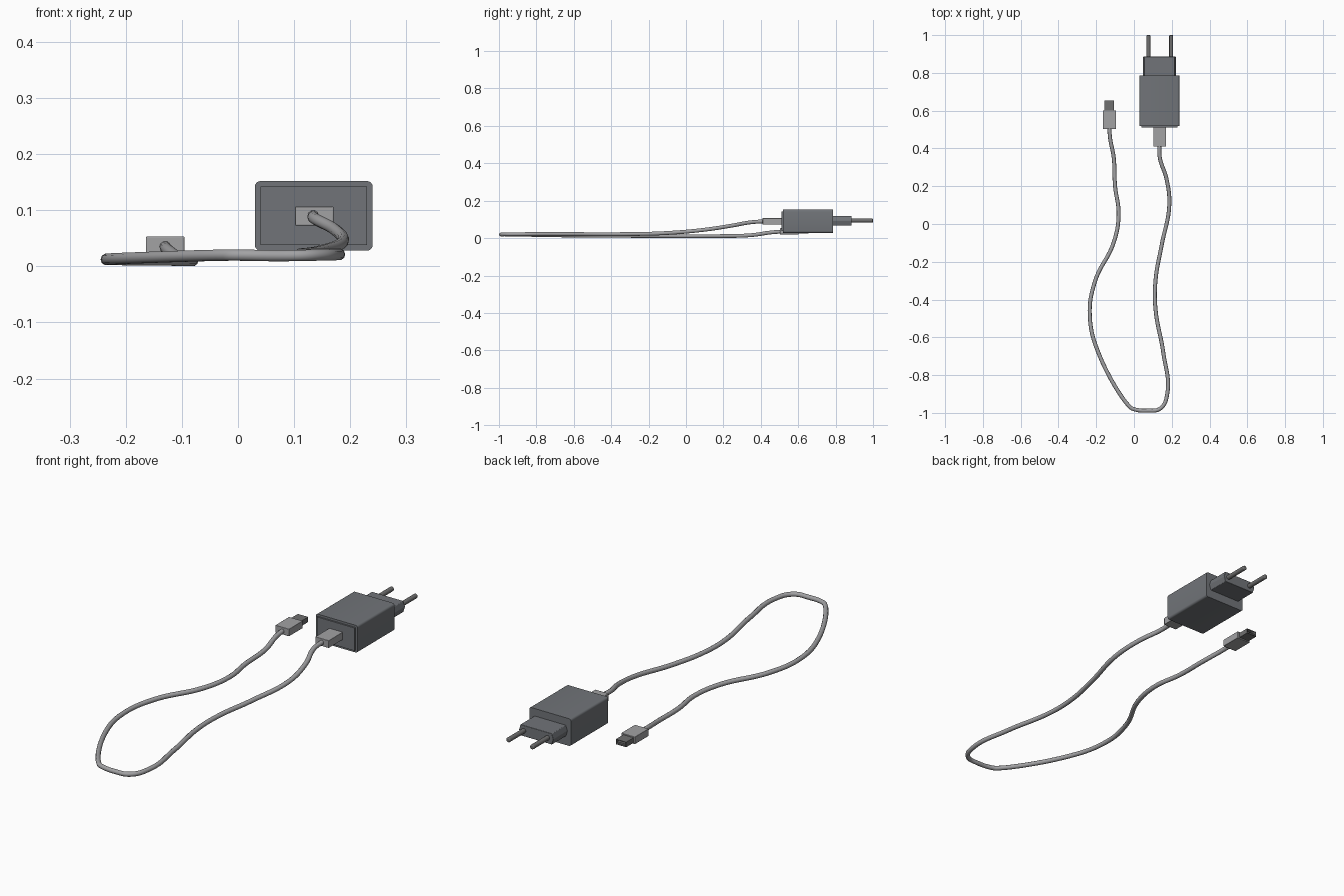
import bpy, bmesh
from math import sin, cos, pi
from mathutils import Matrix

if "Cube" in bpy.data.objects:
    bpy.data.objects.remove(bpy.data.objects["Cube"])


def material(name, color):
    m = bpy.data.materials.new(name)
    m.diffuse_color = (*color, 1)
    m.use_nodes = True
    m.node_tree.nodes["Principled BSDF"].inputs["Base Color"].default_value = m.diffuse_color
    return m


DARK = material("dark_grey", (0.165, 0.175, 0.19))
METAL = material("metal_grey", (0.16, 0.16, 0.16))
LIGHT = material("light_grey", (0.36, 0.36, 0.37))


def finish(ob, mat, bevel=0, segments=2):
    ob.data.materials.append(mat)
    if bevel:
        m = ob.modifiers.new("Bevel", 'BEVEL')
        m.width, m.segments = bevel, segments
        m.limit_method = 'ANGLE'
    bpy.ops.object.select_all(action='DESELECT')
    ob.select_set(True)
    bpy.context.view_layer.objects.active = ob
    bpy.ops.object.shade_smooth_by_angle()
    return ob


def prism(name, profile, y0, y1, mat, bevel=0):
    # extrude an XZ outline along Y
    bm = bmesh.new()
    face = bm.faces.new([bm.verts.new((x, y0, z)) for x, z in profile])
    ext = bmesh.ops.extrude_face_region(bm, geom=[face])
    for v in ext['geom']:
        if isinstance(v, bmesh.types.BMVert):
            v.co.y = y1
    bmesh.ops.recalc_face_normals(bm, faces=bm.faces)
    me = bpy.data.meshes.new(name)
    bm.to_mesh(me)
    bm.free()
    ob = bpy.data.objects.new(name, me)
    bpy.context.collection.objects.link(ob)
    return finish(ob, mat, bevel)


def rect(x0, x1, z0, z1):
    return [(x0, z0), (x1, z0), (x1, z1), (x0, z1)]


def rounded_rect(x0, x1, z0, z1, r, n=4):
    corners = [(x1 - r, z1 - r), (x0 + r, z1 - r), (x0 + r, z0 + r), (x1 - r, z0 + r)]
    return [(cx + r * cos((q + i / n) * pi / 2), cz + r * sin((q + i / n) * pi / 2))
            for q, (cx, cz) in enumerate(corners) for i in range(n + 1)]


# Power adapter: rounded housing and raised front panel
prism("adapter_body", rounded_rect(0.03, 0.24, 0.028, 0.152, 0.01), 0.518, 0.785, DARK)
prism("adapter_front_panel", rect(0.04, 0.23, 0.038, 0.142), 0.511, 0.53, DARK)

# Wall plug neck with six-sided cross-section
prism("plug_neck", [(0.048, 0.093), (0.056, 0.068), (0.214, 0.068),
                    (0.222, 0.093), (0.214, 0.118), (0.056, 0.118)], 0.775, 0.886, DARK, 0.002)

# Two round prongs
for side, x in (("left", 0.077), ("right", 0.197)):
    bpy.ops.mesh.primitive_cylinder_add(vertices=20, radius=0.0105, depth=0.125,
                                        location=(x, 0.9375, 0.094), rotation=(pi / 2, 0, 0))
    prong = bpy.context.object
    prong.name = side + "_prong"
    finish(prong, METAL, 0.004, 3)

# Cable plug seated in the adapter
prism("seated_plug_grip", rect(0.102, 0.17, 0.073, 0.107), 0.41, 0.515, LIGHT, 0.0015)

# Loose cable plug: grip, hollow shell and contact tongue
prism("loose_plug_grip", rect(-0.164, -0.095, 0.02, 0.053), 0.503, 0.602, LIGHT, 0.0015)
shell = prism("loose_plug_shell", rect(-0.157, -0.105, 0.025, 0.048), 0.595, 0.655, METAL)
bm = bmesh.new()
bm.from_mesh(shell.data)
front = max(bm.faces, key=lambda f: f.calc_center_median().y)
bmesh.ops.inset_region(bm, faces=[front], thickness=0.003)
moved = bmesh.ops.extrude_face_region(bm, geom=[front])
bmesh.ops.delete(bm, geom=[front], context='FACES_ONLY')
bmesh.ops.translate(bm, vec=(0, -0.045, 0),
                    verts=[v for v in moved['geom'] if isinstance(v, bmesh.types.BMVert)])
bm.to_mesh(shell.data)
bm.free()
prism("loose_plug_tongue", rect(-0.153, -0.109, 0.029, 0.036), 0.605, 0.65, METAL)

# Cable as one swept curve
path = [(-0.13, 0.515, 0.035), (-0.127, 0.46, 0.031), (-0.107, 0.35, 0.016), (-0.1, 0.2, 0.011),
        (-0.081, 0.05, 0.0105), (-0.108, -0.1, 0.011), (-0.205, -0.3, 0.012),
        (-0.234, -0.48, 0.0125), (-0.185, -0.69, 0.015),
        (-0.02, -0.97, 0.02), (0.005, -0.982, 0.02),
        (0.07, -0.988, 0.019), (0.14, -0.976, 0.02), (0.176, -0.9, 0.021),
        (0.155, -0.68, 0.022), (0.114, -0.45, 0.021),
        (0.114, -0.3, 0.022), (0.147, -0.11, 0.027),
        (0.187, 0.1, 0.045), (0.172, 0.24, 0.066), (0.137, 0.35, 0.085), (0.134, 0.42, 0.09)]
cu = bpy.data.curves.new("cable", 'CURVE')
cu.dimensions = '3D'
cu.bevel_depth, cu.bevel_resolution, cu.resolution_u = 0.0105, 3, 10
cu.use_fill_caps = True
cu.materials.append(LIGHT)
sp = cu.splines.new('BEZIER')
sp.bezier_points.add(len(path) - 1)
for p, co in zip(sp.bezier_points, path):
    p.co = co
    p.handle_left_type = p.handle_right_type = 'AUTO'
bpy.context.collection.objects.link(bpy.data.objects.new("cable", cu))
